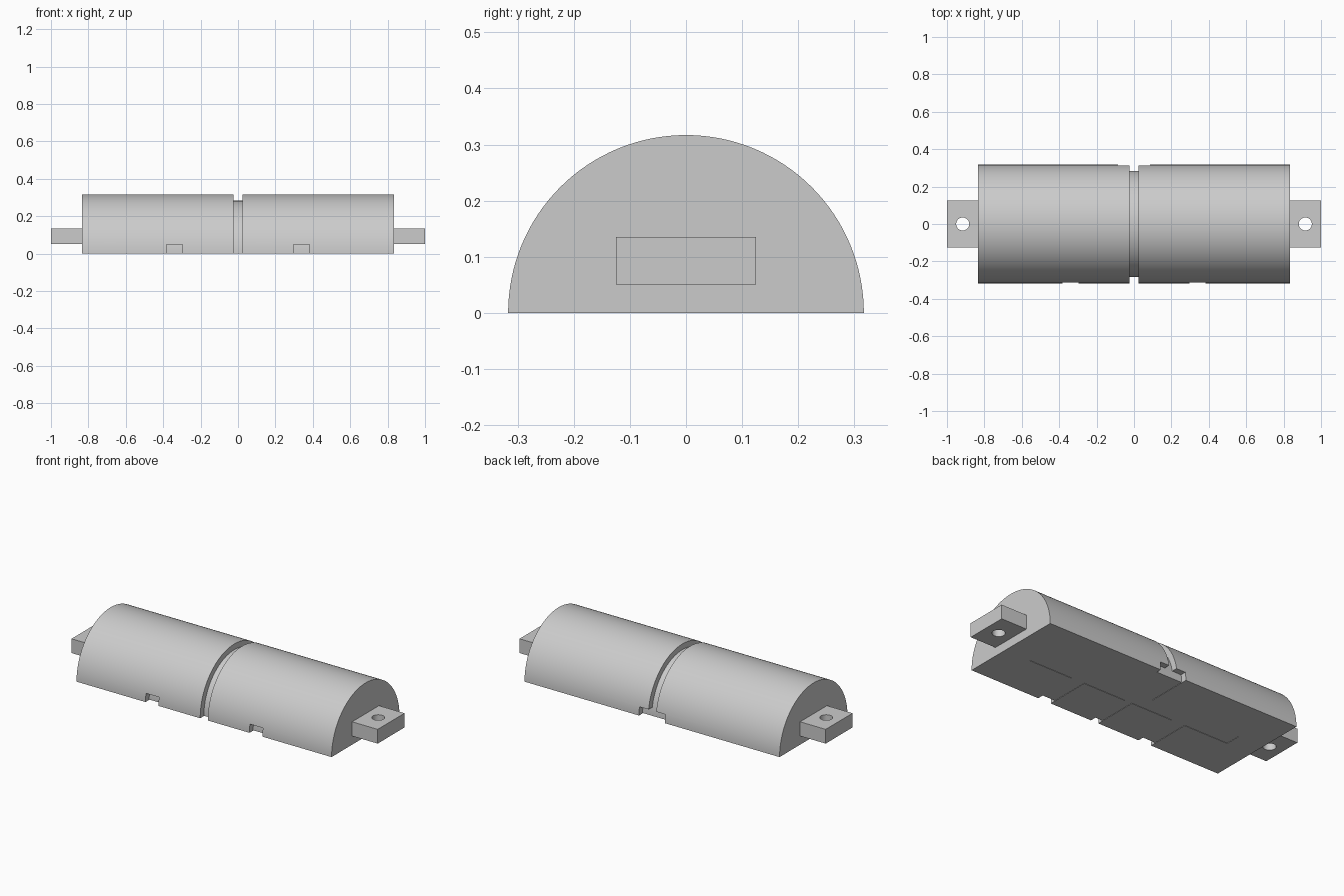
import bpy, bmesh, math

cube = bpy.data.objects.get("Cube")
if cube:
    bpy.data.objects.remove(cube, do_unlink=True)

R, CORE_R = 0.317, 0.283      # shell and core radii
END, GAP = 0.833, 0.025       # shell end and half of the ring groove
DEPTH = 0.05                  # depth of the underside channels

grey = bpy.data.materials.new("plain grey")
grey.use_nodes = True
color = (0.6, 0.6, 0.6, 1)
grey.diffuse_color = color
grey.node_tree.nodes["Principled BSDF"].inputs["Base Color"].default_value = color


def add_object(name, bm):
    bmesh.ops.recalc_face_normals(bm, faces=bm.faces)
    mesh = bpy.data.meshes.new(name)
    bm.to_mesh(mesh)
    bm.free()
    mesh.materials.append(grey)
    obj = bpy.data.objects.new(name, mesh)
    bpy.context.collection.objects.link(obj)
    return obj


def half_cylinder(name, radius, x0, x1, base=0.0, steps=64):
    """Half-round bar lying along x with its flat side at height base."""
    bm = bmesh.new()
    start = math.asin(base / radius)
    sweep = math.pi - 2 * start
    angles = [start + sweep * i / steps for i in range(steps + 1)]
    face = bm.faces.new([bm.verts.new((x0, radius * math.cos(a), radius * math.sin(a)))
                         for a in angles])
    out = bmesh.ops.extrude_face_region(bm, geom=[face])
    moved = [v for v in out["geom"] if isinstance(v, bmesh.types.BMVert)]
    bmesh.ops.translate(bm, verts=moved, vec=(x1 - x0, 0, 0))
    return add_object(name, bm)


def box(name, x0, x1, y0, y1, z0, z1):
    bm = bmesh.new()
    bmesh.ops.create_cube(bm, size=1)
    for v in bm.verts:
        v.co = (x1 if v.co.x > 0 else x0, y1 if v.co.y > 0 else y0, z1 if v.co.z > 0 else z0)
    return add_object(name, bm)


def cut(obj, cutter):
    """Subtract the cutter, apply the result and drop the cutter."""
    cutter.hide_render = True
    mod = obj.modifiers.new("cut", 'BOOLEAN')
    mod.operation, mod.solver, mod.object = 'DIFFERENCE', 'EXACT', cutter
    bpy.context.view_layer.objects.active = obj
    bpy.ops.object.modifier_apply(modifier=mod.name)
    bpy.data.objects.remove(cutter, do_unlink=True)


def smooth(obj):
    bpy.ops.object.select_all(action='DESELECT')
    obj.select_set(True)
    bpy.context.view_layer.objects.active = obj
    bpy.ops.object.shade_smooth_by_angle(angle=math.radians(30))


# Core seen in the ring groove and behind the notches
smooth(half_cylinder("inner_core", CORE_R, -0.75, 0.75, base=0.002))

for side, s in (("left", 1), ("right", -1)):
    # Outer shell with its underside channels
    shell = half_cylinder(side + "_shell", R, *sorted((s * GAP, s * END)))
    channels = [
        (0.0, 0.67, -0.047, 0.047),     # long middle channel
        (0.297, 0.382, -0.5, 0.0),      # branch to the front notch
        (0.0, 0.085, 0.0, 0.5),         # branch to the back notch
    ]
    for x0, x1, y0, y1 in channels:
        xa, xb = sorted((s * x0, s * x1))
        cut(shell, box("channel_cutter", xa, xb, y0, y1, -0.1, DEPTH))
    smooth(shell)

    # End tab with a round screw hole
    tab = box(side + "_tab", *sorted((s * 0.81, s * 1.0)), -0.125, 0.125, 0.051, 0.135)
    bm = bmesh.new()
    bmesh.ops.create_cone(bm, cap_ends=True, segments=32, radius1=0.035, radius2=0.035, depth=1)
    hole = add_object("hole_cutter", bm)
    hole.location = (s * 0.916, 0, 0)
    bpy.context.view_layer.update()
    cut(tab, hole)
    smooth(tab)
